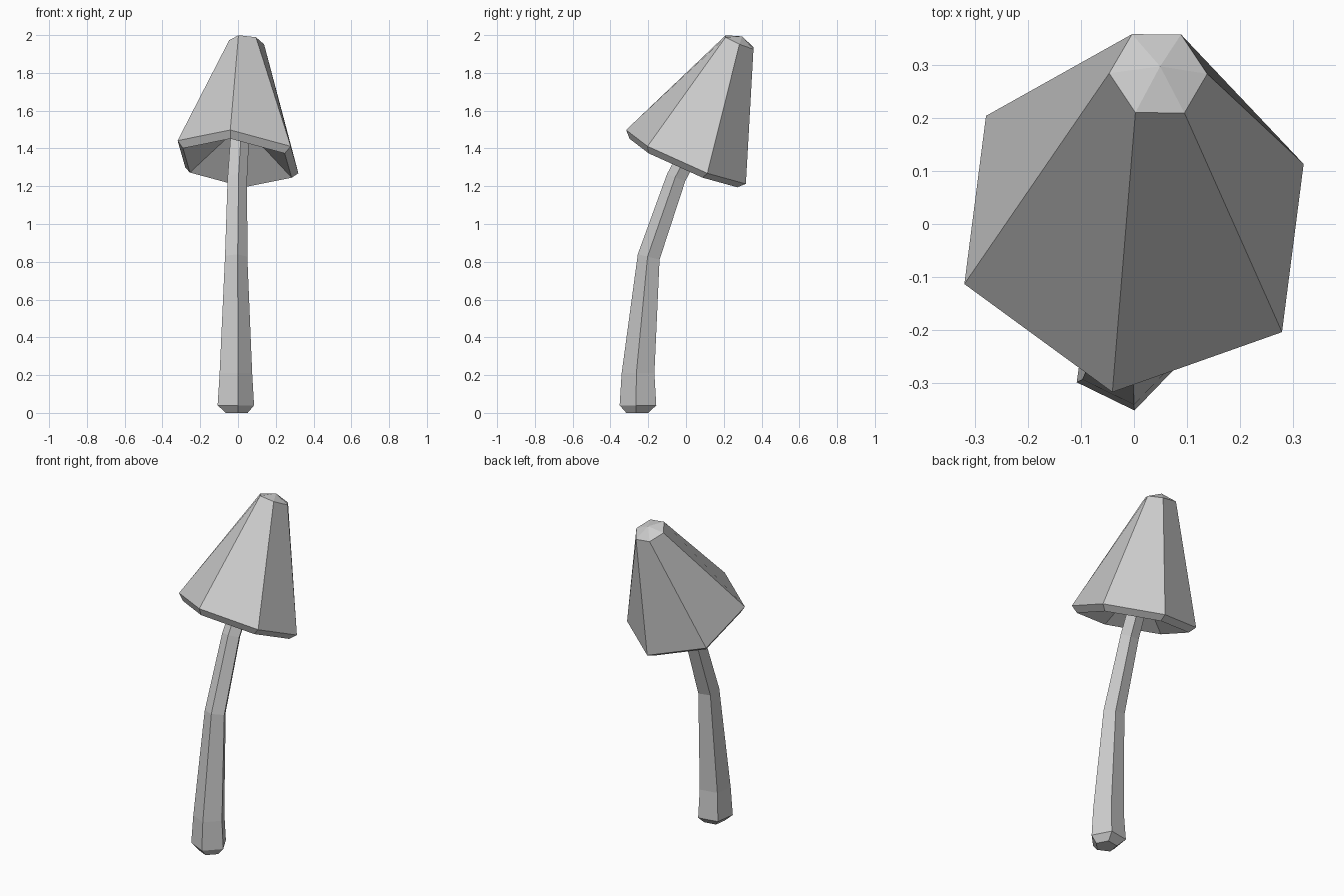
import bpy, bmesh
from math import radians, cos, sin
from mathutils import Vector

old = bpy.data.objects.get("Cube")
if old:
    bpy.data.objects.remove(old, do_unlink=True)

grey = bpy.data.materials.new("warm_grey")
grey.use_nodes = True
grey.diffuse_color = (0.6, 0.6, 0.6, 1)
grey.node_tree.nodes["Principled BSDF"].inputs["Base Color"].default_value = grey.diffuse_color


def loft(name, sides, rings):
    """Skin rings of (centre, radius, axis, turn in degrees); zero radius closes to a tip."""
    bm = bmesh.new()
    loops = []
    for centre, radius, axis, turn in rings:
        spin = Vector((0, 0, 1)).rotation_difference(Vector(axis))
        loop = []
        for i in range(sides):
            a = radians(turn + 360 * i / sides)
            corner = Vector((cos(a), sin(a), 0)) * radius
            loop.append(bm.verts.new(Vector(centre) + spin @ corner))
        loops.append(loop)
    for low, high in zip(loops, loops[1:]):
        for i in range(sides):
            j = (i + 1) % sides
            bm.faces.new((low[i], low[j], high[j], high[i]))
    # Flat ends, unless the ring is a tip
    if rings[0][1] > 0:
        bm.faces.new(loops[0][::-1])
    if rings[-1][1] > 0:
        bm.faces.new(loops[-1])
    bmesh.ops.remove_doubles(bm, verts=bm.verts, dist=0.0005)
    bmesh.ops.recalc_face_normals(bm, faces=bm.faces)
    mesh = bpy.data.meshes.new(name)
    bm.to_mesh(mesh)
    bm.free()
    mesh.materials.append(grey)
    obj = bpy.data.objects.new(name, mesh)
    bpy.context.collection.objects.link(obj)
    return obj


# Bent five-sided stem with a chamfered foot
up = (0, 0, 1)
loft("stem", 5, [
    ((-0.01, -0.255, 0), 0.062, up, -80),
    ((-0.017, -0.25, 0.04), 0.103, up, -80),
    ((-0.016, -0.25, 0.21), 0.092, up, -80),
    ((-0.013, -0.195, 0.825), 0.063, (0, 0.25, 1), -80),
    ((-0.006, -0.05, 1.245), 0.055, (0, 0.4, 1), -80),
    ((0.01, 0.085, 1.5), 0.052, (0, 0.5, 1), -80),
])

# Tilted six-sided cap: hollow underside, thin lip, long slope, twisted crown
axis = Vector((0.106, 0.397, 0.911)).normalized()
base = Vector((0, 0, 1.355))
shift = Vector((-0.025, 0.019, 0))
loft("cap", 6, [
    (base + axis * 0.19, 0, axis, -98),
    (base - axis * 0.035, 0.315, axis, -98),
    (base, 0.35, axis, -98),
    (base + axis * 0.666 + shift, 0.093, axis, -119),
    (base + axis * 0.70 + shift, 0, axis, -119),
])
